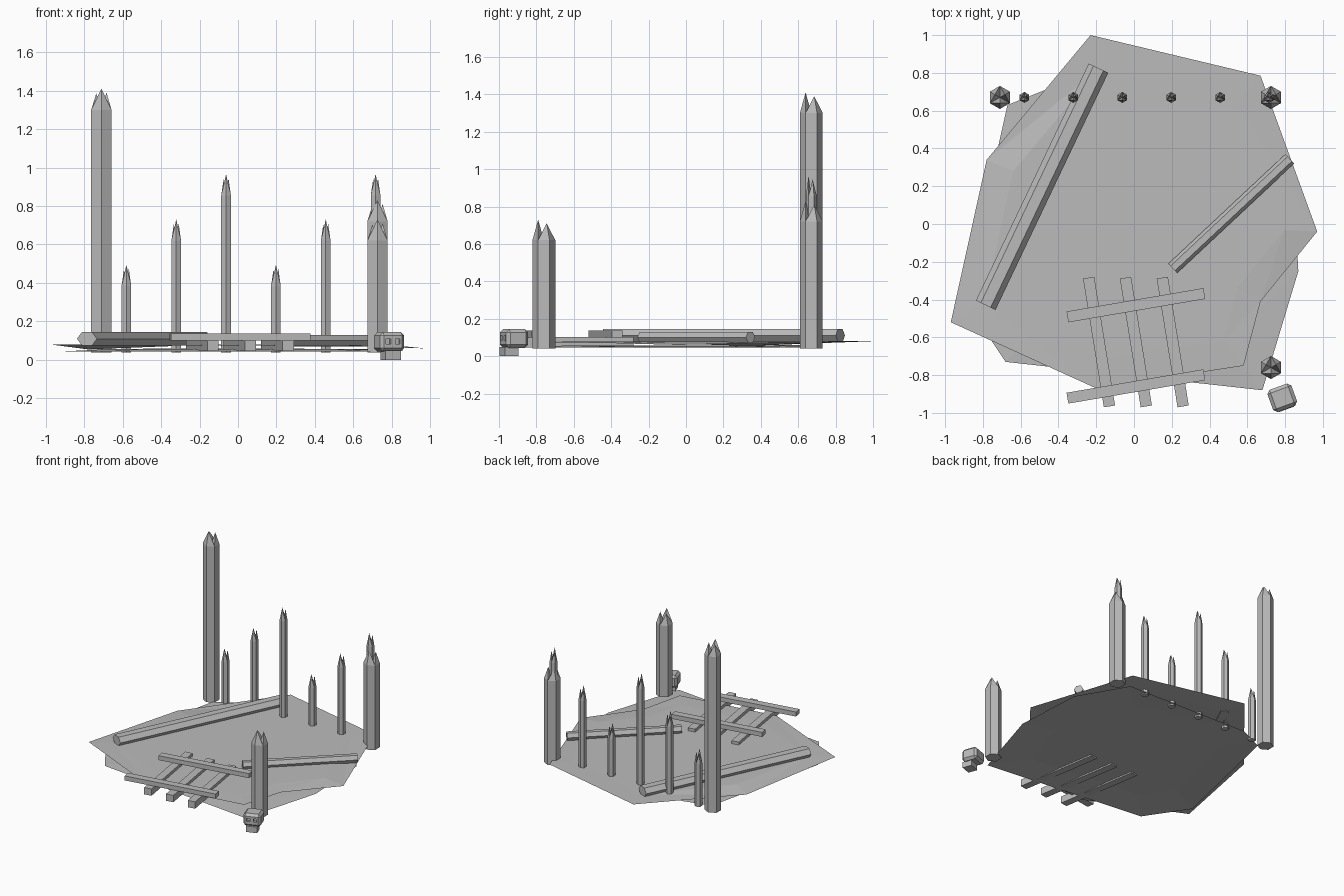
import bpy, bmesh
from math import sin, cos, radians, atan2
from mathutils import Vector, Matrix

cube = bpy.data.objects.get("Cube")
if cube:
    bpy.data.objects.remove(cube, do_unlink=True)

GREY = (0.5, 0.5, 0.5, 1)
stone = bpy.data.materials.new("weathered grey")
stone.use_nodes = True
stone.diffuse_color = GREY
stone.node_tree.nodes["Principled BSDF"].inputs["Base Color"].default_value = GREY


def finish(name, bm, matrix=None, closed=True):
    if closed:
        bmesh.ops.recalc_face_normals(bm, faces=bm.faces)
    mesh = bpy.data.meshes.new(name)
    bm.to_mesh(mesh)
    bm.free()
    mesh.materials.append(stone)
    obj = bpy.data.objects.new(name, mesh)
    if matrix:
        obj.matrix_world = matrix
    bpy.context.collection.objects.link(obj)
    return obj


def post(name, x, y, radius, top, base=0.04):
    """Six-sided stake whose broken top splits into three spikes."""
    bm = bmesh.new()
    ring = [Vector((cos(radians(30 + 60 * i)), sin(radians(30 + 60 * i)), 0)) * radius
            for i in range(6)]
    low = [bm.verts.new(p + Vector((x, y, base))) for p in ring]
    high = [bm.verts.new(p + Vector((x, y, top))) for p in ring]
    middle = bm.verts.new((x, y, top))
    bm.faces.new(low[::-1])
    for i in range(6):
        bm.faces.new((low[i], low[i - 5], high[i - 5], high[i]))
    for k, height in ((0, 0.09), (2, 0.085), (4, 0.11)):
        base_ring = [middle, high[k - 1], high[k], high[k + 1]]
        tip = bm.verts.new(ring[k] * 0.5 + Vector((x, y, top + height)))
        for i in range(4):
            bm.faces.new((base_ring[i - 1], base_ring[i], tip))
    return finish(name, bm)


def box(bm, size, centre, angle=0):
    turn = Matrix.Rotation(radians(angle), 4, "Z")
    place = Matrix.Translation(centre) @ turn @ Matrix.Diagonal((*size, 1))
    return bmesh.ops.create_cube(bm, size=1, matrix=place)["verts"]


def fallen_beam(name, start, end, width, height, z):
    """Flattened hexagonal log lying between two ground points."""
    a, b = Vector(start), Vector(end)
    d = b - a
    bm = bmesh.new()
    ends = []
    for x in (-d.length / 2, d.length / 2):
        ends.append([bm.verts.new((x, cos(radians(60 * i)) * width / 2,
                                   sin(radians(60 * i)) / sin(radians(60)) * height / 2))
                     for i in range(6)])
    for loop in ends:
        bm.faces.new(loop)
    for i in range(6):
        bm.faces.new((ends[0][i - 1], ends[0][i], ends[1][i], ends[1][i - 1]))
    mid = (a + b) / 2
    return finish(name, bm, Matrix.Translation((mid.x, mid.y, z))
                  @ Matrix.Rotation(atan2(d.y, d.x), 4, "Z"))


def sheet(name, rim, plateau, centre_z):
    """Thin crumpled ground sheet: a flat middle with a drooping rim."""
    bm = bmesh.new()
    outer = [bm.verts.new(p) for p in rim]
    inner = [bm.verts.new((p[0] * plateau, p[1] * plateau, centre_z)) for p in rim]
    bm.faces.new(inner)
    for i in range(len(rim)):
        bm.faces.new((outer[i - 1], outer[i], inner[i], inner[i - 1]))
    bmesh.ops.triangulate(bm, faces=bm.faces)
    for f in bm.faces:
        f.normal_update()
        if f.normal.z < 0:
            f.normal_flip()
    return finish(name, bm, closed=False)


# Ground sheets, listed counter-clockwise
sheet("upper_ground", [(0.97, -0.04, 0.06), (0.67, 0.785, 0.08), (-0.23, 1.0, 0.08),
                       (-0.78, 0.34, 0.055), (-0.97, -0.52, 0.08), (-0.2, -0.87, 0.075),
                       (0.58, -0.75, 0.075), (0.67, -0.41, 0.07)], 0.82, 0.078)
sheet("lower_ground", [(0.84, 0.31, 0.05), (0.62, 0.7, 0.045), (-0.47, 0.71, 0.06),
                       (-0.67, 0.63, 0.045), (-0.9, -0.4, 0.045), (-0.68, -0.73, 0.045),
                       (0.68, -0.88, 0.045), (0.87, -0.25, 0.05)], 0.7, 0.058)

# Corner posts
post("back_right_post", -0.71, 0.67, 0.061, 1.3)
post("back_left_post", 0.725, 0.67, 0.061, 0.72)
post("front_left_post", 0.725, -0.76, 0.061, 0.62)

# Row of thin pickets in a repeating short, medium, tall rhythm
for i in range(6):
    post(f"picket_{i + 1}", -0.58 + 0.259 * i, 0.67, 0.029, (0.385, 0.62, 0.855)[i % 3])

# Fallen logs
fallen_beam("large_fallen_log", (-0.785, -0.43), (-0.188, 0.825), 0.115, 0.07, 0.11)
fallen_beam("small_fallen_log", (0.205, -0.235), (0.825, 0.345), 0.068, 0.06, 0.1)

# Collapsed fence panel: two rails across three slats
bm = bmesh.new()
for y in (-0.43, -0.86):
    box(bm, (0.735, 0.058, 0.036), (0.01, y, 0.119), 9.7)
for x in (-0.185, 0.01, 0.205):
    box(bm, (0.06, 0.69, 0.055), (x, -0.625, 0.074), 9.2)
finish("fallen_fence_panel", bm)

# Skull: chamfered cranium with sunken eye sockets, and a jaw
place = Matrix.Translation((0.785, -0.92, 0)) @ Matrix.Rotation(radians(20), 4, "Z")
bm = bmesh.new()
box(bm, (0.135, 0.125, 0.1), (0, 0, 0.094))
bmesh.ops.bevel(bm, geom=bm.edges[:], offset=0.018, segments=1, affect="EDGES")
skull = finish("skull_cranium", bm, place)
bm = bmesh.new()
for x in (-0.026, 0.026):
    box(bm, (0.026, 0.04, 0.026), (x, -0.062, 0.097))
sockets = finish("socket_cutter", bm, place)
sockets.hide_render = True
sockets.hide_set(True)
cut = skull.modifiers.new("eye sockets", "BOOLEAN")
cut.object = sockets
cut.operation = "DIFFERENCE"
cut.solver = "EXACT"
bm = bmesh.new()
box(bm, (0.085, 0.075, 0.048), (0, -0.028, 0.024))
finish("skull_jaw", bm, place)
